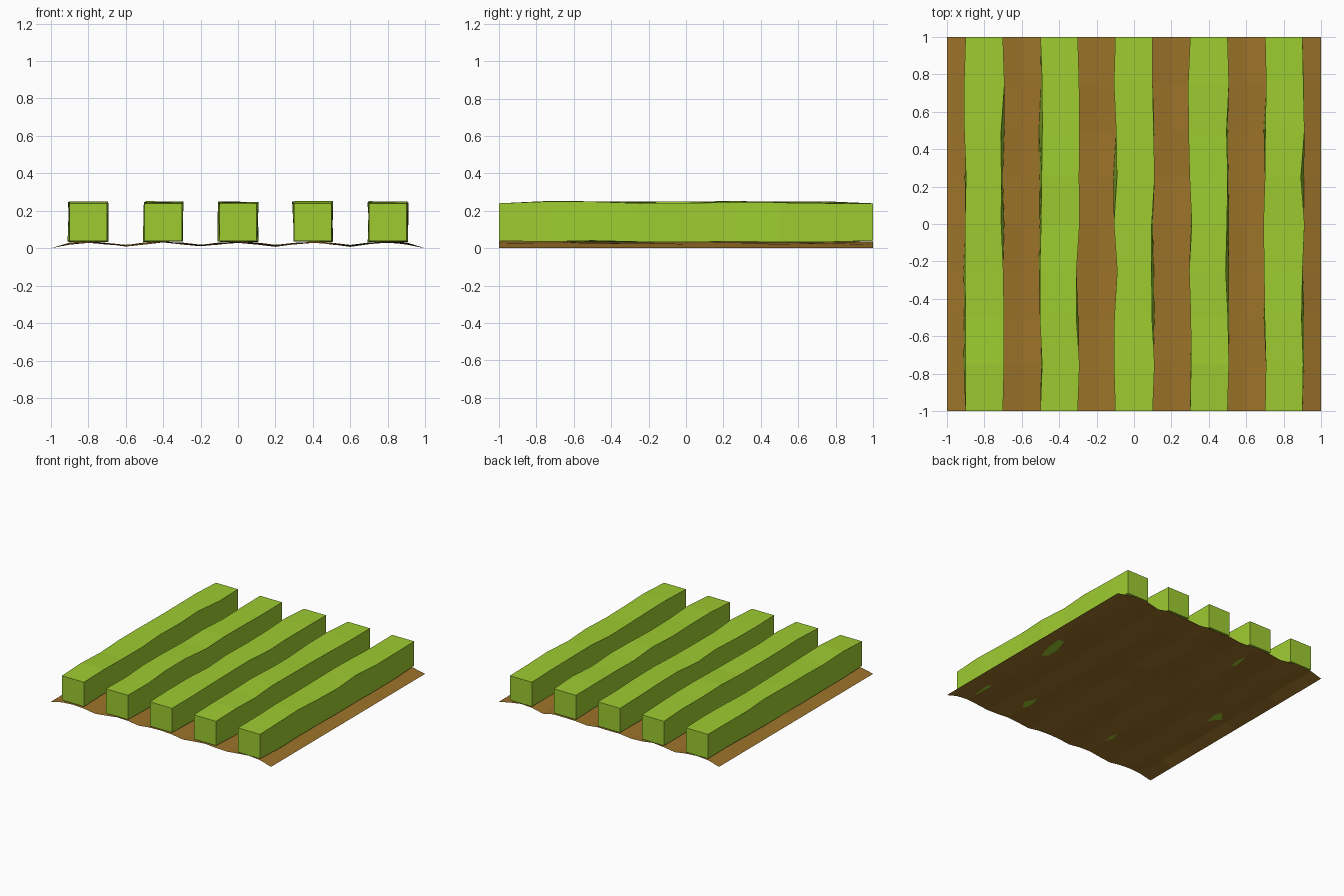
import bpy, random

if "Cube" in bpy.data.objects:
    bpy.data.objects.remove(bpy.data.objects["Cube"])
random.seed(4)


def material(name, color):
    m = bpy.data.materials.new(name)
    m.diffuse_color = color
    m.use_nodes = True
    m.node_tree.nodes["Principled BSDF"].inputs["Base Color"].default_value = m.diffuse_color
    return m


def mesh_object(name, verts, faces, mat):
    me = bpy.data.meshes.new(name)
    me.from_pydata(verts, [], faces)
    me.materials.append(mat)
    ob = bpy.data.objects.new(name, me)
    bpy.context.collection.objects.link(ob)
    return ob


soil_mat = material("soil", (0.33, 0.17, 0.022, 1))
leaf_mat = material("leaf", (0.34, 0.60, 0.03, 1))
STEPS = 8
YS = [-1 + 2 * i / STEPS for i in range(STEPS + 1)]

# Soil: thin furrowed sheet, raised under each crop row
profile = [(-1.0, 0.0)]
for c in (-0.8, -0.4, 0.0, 0.4, 0.8):
    profile += [(c - 0.1, 0.027), (c, 0.036), (c + 0.1, 0.027)]
    profile.append((c + 0.2, 0.015 if c < 0.7 else 0.0))
n = len(profile)
verts = []
for y in YS:
    for x, z in profile:
        dz = 0 if abs(x) > 0.99 else random.uniform(-0.008, 0.004)
        verts.append((x, y, z + dz))
faces = [(j * n + i, j * n + i + 1, (j + 1) * n + i + 1, (j + 1) * n + i)
         for j in range(STEPS) for i in range(n - 1)]
mesh_object("soil", verts, faces, soil_mat)

# Crop rows: square hedges with slightly wobbly sides and square ends
corners = [(-0.1, 0.04), (0.1, 0.04), (0.1, 0.24), (-0.1, 0.24)]
for k in range(5):
    cx = -0.8 + 0.4 * k
    verts = []
    for j, y in enumerate(YS):
        wobble = 0 if j in (0, STEPS) else 1
        for x, z in corners:
            high = z > 0.1
            dx = wobble * random.uniform(-0.011, 0.011)
            dz = wobble * (random.uniform(0, 0.012) if high
                           else random.uniform(-0.008, 0.001))
            verts.append((cx + x + dx, y, z + dz))
    faces = [(j * 4 + i, j * 4 + (i + 1) % 4,
              j * 4 + 4 + (i + 1) % 4, j * 4 + 4 + i)
             for j in range(STEPS) for i in range(4)]
    last = STEPS * 4
    faces += [(3, 2, 1, 0), (last, last + 1, last + 2, last + 3)]
    crop = mesh_object(f"crop_row_{k + 1}", verts, faces, leaf_mat)
    crop.data.flip_normals() if crop.data.polygons[STEPS * 4].normal.y > 0 else None
